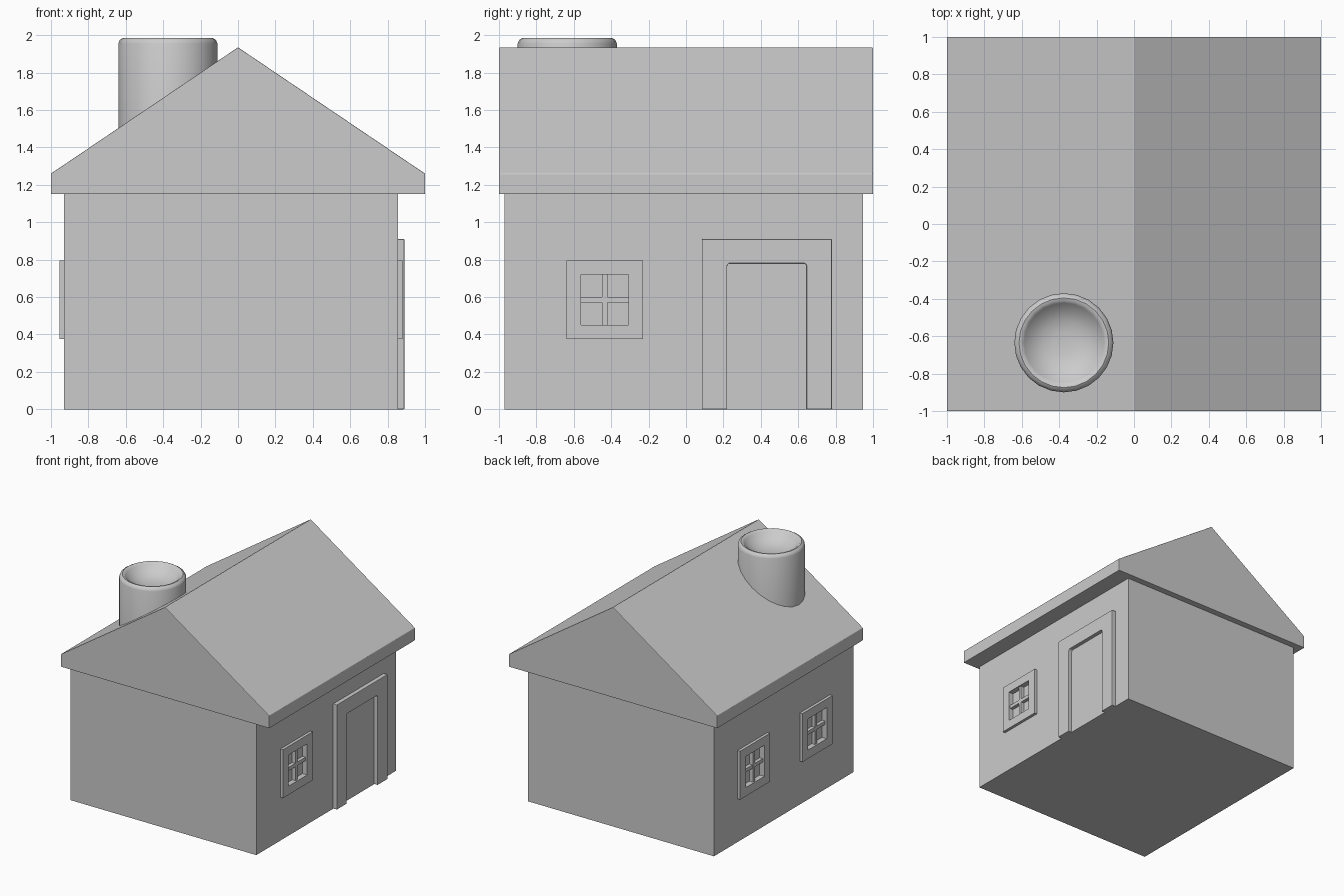
import bpy, bmesh, math

if "Cube" in bpy.data.objects:
    bpy.data.objects.remove(bpy.data.objects["Cube"])


def mesh_object(name, bm):
    bmesh.ops.recalc_face_normals(bm, faces=bm.faces)
    me = bpy.data.meshes.new(name)
    bm.to_mesh(me)
    bm.free()
    ob = bpy.data.objects.new(name, me)
    bpy.context.scene.collection.objects.link(ob)
    return ob


def prism(name, points, direction):
    """Extrude a closed polygon along a direction."""
    bm = bmesh.new()
    face = bm.faces.new([bm.verts.new(p) for p in points])
    ext = bmesh.ops.extrude_face_region(bm, geom=[face])
    # keep the starting face as the second cap
    verts = [g for g in ext["geom"] if isinstance(g, bmesh.types.BMVert)]
    bmesh.ops.translate(bm, verts=verts, vec=direction)
    if len([f for f in bm.faces if len(f.verts) == len(points)]) < 2:
        bm.faces.new([v for v in face.verts])
    return mesh_object(name, bm)


def box(name, x0, x1, y0, y1, z0, z1):
    bm = bmesh.new()
    bmesh.ops.create_cube(bm, size=1)
    for v in bm.verts:
        v.co = ((x0 + x1) / 2 + v.co.x * (x1 - x0),
                (y0 + y1) / 2 + v.co.y * (y1 - y0),
                (z0 + z1) / 2 + v.co.z * (z1 - z0))
    return mesh_object(name, bm)


def cut(target, cutter):
    mod = target.modifiers.new("opening", 'BOOLEAN')
    mod.operation = 'DIFFERENCE'
    mod.solver = 'EXACT'
    mod.object = cutter
    cutter.hide_render = True
    cutter.hide_viewport = True
    cutter.display_type = 'WIRE'


def bevel(ob, width):
    mod = ob.modifiers.new("soft_edge", 'BEVEL')
    mod.width = width
    mod.segments = 2


# Walls
walls = box("walls", -0.93, 0.855, -0.97, 0.945, 0, 1.16)

# Roof: gabled block with a short vertical eave
roof = prism("roof", [(-1, -1, 1.15), (1, -1, 1.15), (1, -1, 1.26),
                      (0, -1, 1.935), (-1, -1, 1.26)], (0, 2, 0))
bevel(roof, 0.004)


# Windows: frame, recessed opening and cross bars
def window(name, wall_x, side, yc):
    def xs(a, b):
        return sorted((wall_x + side * a, wall_x + side * b))
    frame = box(name + "_frame", *xs(-0.01, 0.025), yc - 0.205, yc + 0.205, 0.375, 0.795)
    hole = box(name + "_cutter", *xs(-0.02, 0.08), yc - 0.127, yc + 0.127, 0.45, 0.72)
    cut(frame, hole)
    cut(walls, hole)
    box(name + "_crossbar", *xs(-0.025, 0.01), yc - 0.13, yc + 0.13, 0.57, 0.60)
    box(name + "_upright", *xs(-0.025, 0.012), yc - 0.014, yc + 0.014, 0.447, 0.723)


window("right_window", 0.855, 1, -0.435)
window("left_front_window", -0.93, -1, -0.44)
window("left_back_window", -0.93, -1, 0.415)

# Door surround: an upside-down U standing on the ground
outline = [(0.085, 0), (0.085, 0.91), (0.78, 0.91), (0.78, 0),
           (0.645, 0), (0.645, 0.77), (0.635, 0.78), (0.23, 0.78), (0.22, 0.77), (0.22, 0)]
door_frame = prism("door_frame", [(0.845, y, z) for y, z in outline], (0.045, 0, 0))
bevel(door_frame, 0.004)

# Door panel
box("door", 0.80, 0.857, 0.215, 0.65, 0, 0.785)

# Chimney: lathed tube with a rounded rim and a dished top
profile = [(0.265, 1.3), (0.265, 1.955), (0.257, 1.975), (0.24, 1.985),
           (0.225, 1.982), (0.213, 1.97), (0.18, 1.935), (0.12, 1.905), (0.06, 1.892)]
SIDES = 24
bm = bmesh.new()
rings = []
for r, z in profile:
    rings.append([bm.verts.new((-0.375 + r * math.cos(2 * math.pi * i / SIDES),
                                -0.635 + r * math.sin(2 * math.pi * i / SIDES), z))
                  for i in range(SIDES)])
for a, b in zip(rings, rings[1:]):
    for i in range(SIDES):
        j = (i + 1) % SIDES
        bm.faces.new((a[i], a[j], b[j], b[i]))
bm.faces.new(rings[0])
bm.faces.new(rings[-1])
chimney = mesh_object("chimney", bm)
bpy.ops.object.select_all(action='DESELECT')
chimney.select_set(True)
bpy.context.view_layer.objects.active = chimney
bpy.ops.object.shade_smooth_by_angle(angle=math.radians(40))
